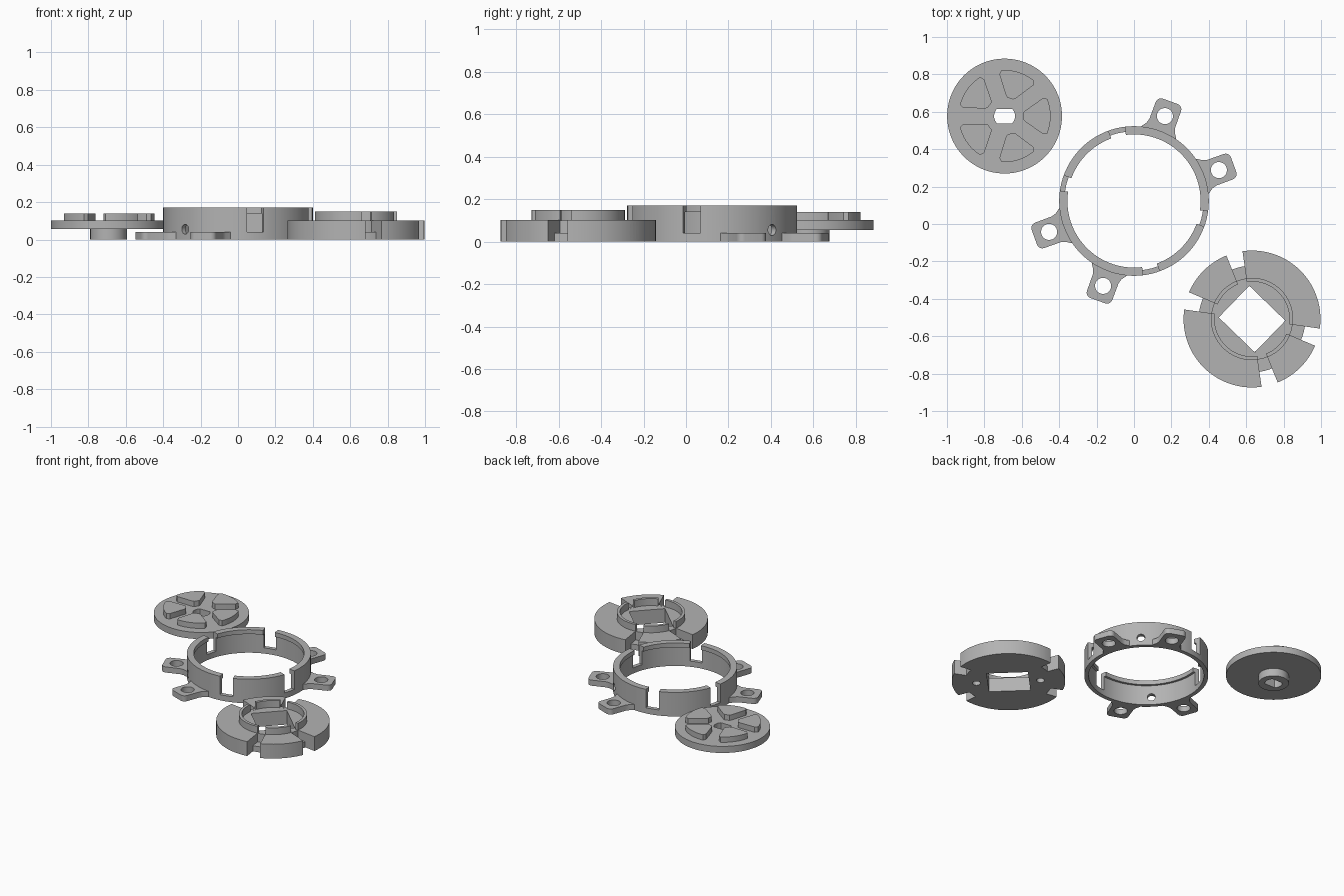
import bpy, bmesh, math
from mathutils import Matrix, Vector

if "Cube" in bpy.data.objects:
    bpy.data.objects.remove(bpy.data.objects["Cube"])

mat = bpy.data.materials.new("plain grey")
mat.diffuse_color = (0.45, 0.45, 0.45, 1)
mat.use_nodes = True
mat.node_tree.nodes["Principled BSDF"].inputs["Base Color"].default_value = mat.diffuse_color
SEG = 120


def polar(r, deg):
    a = math.radians(deg)
    return (r * math.cos(a), r * math.sin(a))


def arc(r, a0, a1, n, c=(0, 0)):
    pts = [polar(r, a0 + (a1 - a0) * i / n) for i in range(n + 1)]
    return [(x + c[0], y + c[1]) for x, y in pts]


def make(name, bm, at):
    bmesh.ops.recalc_face_normals(bm, faces=bm.faces)
    me = bpy.data.meshes.new(name)
    bm.to_mesh(me)
    bm.free()
    me.materials.append(mat)
    ob = bpy.data.objects.new(name, me)
    ob.location = (at[0], at[1], 0)
    bpy.context.collection.objects.link(ob)
    return ob


def prism(name, pts, z0, z1, at, turn=0):
    """Extrude a flat outline from z0 to z1."""
    bm = bmesh.new()
    f = bm.faces.new([bm.verts.new((x, y, z0)) for x, y in pts])
    top = bmesh.ops.extrude_face_region(bm, geom=[f])["geom"]
    bmesh.ops.translate(bm, verts=[v for v in top if isinstance(v, bmesh.types.BMVert)],
                        vec=(0, 0, z1 - z0))
    bm.transform(Matrix.Rotation(math.radians(turn), 4, 'Z'))
    return make(name, bm, at)


def lathe(name, prof, at):
    """Revolve a closed (radius, height) outline about z."""
    bm = bmesh.new()
    rings = [[bm.verts.new((*polar(r, 360 * i / SEG), z)) for r, z in prof] for i in range(SEG)]
    n = len(prof)
    for i in range(SEG):
        a, b = rings[i], rings[(i + 1) % SEG]
        for j in range(n):
            k = (j + 1) % n
            bm.faces.new((a[j], b[j], b[k], a[k]))
    return make(name, bm, at)


def sector(a0, a1, r0, r1, z0, z1, at):
    return prism("sector", arc(r0, a0, a1, 10) + arc(r1, a1, a0, 10), z0, z1, at)


def radial_pin(r, deg, z, r0, r1, at):
    """Horizontal round cutter pointing outwards."""
    bm = bmesh.new()
    bmesh.ops.create_cone(bm, cap_ends=True, segments=32, radius1=r, radius2=r, depth=r1 - r0)
    bm.transform(Matrix.Rotation(math.radians(deg), 4, 'Z')
                 @ Matrix.Translation(Vector(((r0 + r1) / 2, 0, z)))
                 @ Matrix.Rotation(math.pi / 2, 4, 'Y'))
    return make("pin", bm, at)


def combine(ob, others, op='DIFFERENCE'):
    bpy.context.view_layer.objects.active = ob
    for o in others:
        m = ob.modifiers.new("bool", 'BOOLEAN')
        m.operation, m.solver, m.object = op, 'EXACT', o
        bpy.ops.object.modifier_apply(modifier=m.name)
        bpy.data.objects.remove(o)


def smooth(ob):
    bpy.ops.object.select_all(action='DESELECT')
    ob.select_set(True)
    bpy.context.view_layer.objects.active = ob
    bpy.ops.object.shade_smooth_by_angle(angle=math.radians(30))


# Housing ring with an inward lip at the top
C = (0, 0.123)
ring = lathe("housing_ring", [(0.4, 0), (0.4, 0.171), (0.356, 0.171), (0.356, 0.14),
                              (0.372, 0.14), (0.372, 0)], C)

# Mounting ears with flared roots
half = [(0.398, 0.094), (0.415, 0.081), (0.44, 0.073)] + \
    [p for p in reversed(arc(0.03, 0, 90, 6, (0.537, 0.042)))]
ear = arc(0.386, -16, 16, 8) + half + [(x, -y) for x, y in reversed(half)]
ears = [prism("ear", ear, 0, 0.04, C, t) for t in (20, 70, 200, 250)]
combine(ring, ears, 'UNION')
ear_holes = []
for t in (20, 70, 200, 250):
    ear_holes.append(prism("hole", arc(0.043, 0, 350, 35, polar(0.483, t)), -0.1, 0.1, C))
combine(ring, ear_holes)

# Entry notches and side screw holes
combine(ring, [sector(a, b, 0.3, 0.43, 0.04, 0.3, C)
               for a, b in ((97, 110), (160, 172), (277, 290), (340, 352))])
combine(ring, [radial_pin(0.026, t, 0.055, 0.3, 0.45, C) for t in (45, 225)])
smooth(ring)

# Locking plate with raised collar
P = (0.631, -0.508)
plate = lathe("locking_plate", [(0.366, 0), (0.366, 0.102), (0.22, 0.102), (0.22, 0.15),
                                (0.2, 0.15), (0.2, 0.1), (0.05, 0.1), (0.05, 0)], P)
w, h = 0.134, 0.1175
combine(plate, [prism("window", [(-w, -h), (w, -h), (w, h), (-w, h)], -0.1, 0.3, P, -44)])
cuts = []
for a, b in ((98, 112), (157, 172), (278, 292), (337, 352)):
    cuts.append(sector(a, b, 0.285, 0.42, -0.1, 0.3, P))    # open outer slot
    cuts.append(sector(a, b, 0.219, 0.30, 0.04, 0.3, P))    # stepped slot floor
    cuts.append(sector(a, b, 0.19, 0.23, 0.1005, 0.3, P))   # gap in collar
cuts += [radial_pin(0.033, t, 0.055, 0.05, 0.45, P) for t in (45, 225)]
cuts += [prism("blind", arc(0.026, 0, 348, 29, polar(0.207, t)), -0.1, 0.06, P) for t in (135, 315)]
combine(plate, cuts)
smooth(plate)

# Drive disc with hub underneath and flat-sided shaft hole
D = (-0.692, 0.577)
disc = lathe("drive_disc", [(0.307, 0.055), (0.307, 0.102), (0.02, 0.102), (0.02, 0),
                            (0.098, 0), (0.098, 0.055)], D)
t = math.degrees(math.asin(0.039 / 0.056))
combine(disc, [prism("shaft", arc(0.056, -t, t, 12) + arc(0.056, 180 - t, 180 + t, 12),
                     -0.1, 0.3, D)])
smooth(disc)

# Five raised wedge pads on the disc
pad = [polar(0.1, -9), polar(0.11, -14), polar(0.225, -25)] + arc(0.246, -22, 22, 12) + \
    [polar(0.225, 25), polar(0.11, 14), polar(0.1, 9)]
for i in range(5):
    smooth(prism("disc_pad_%d" % (i + 1), pad, 0.1, 0.14, D, 72 * i))
